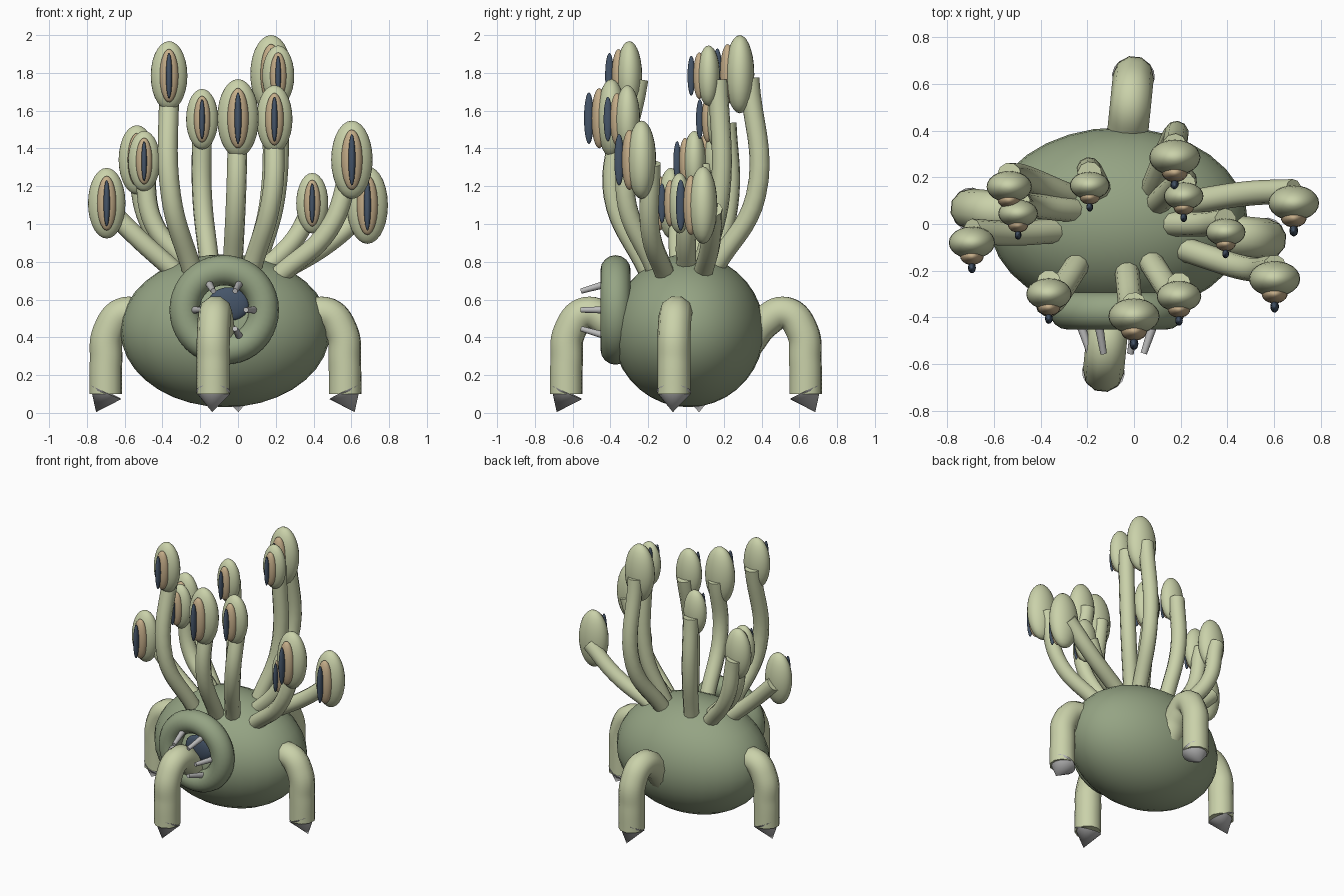
import bpy, math
from mathutils import Vector, Matrix

if "Cube" in bpy.data.objects:
    bpy.data.objects.remove(bpy.data.objects["Cube"])


def material(name, rgb):
    m = bpy.data.materials.new(name)
    m.diffuse_color = (*rgb, 1)
    m.use_nodes = True
    m.node_tree.nodes["Principled BSDF"].inputs["Base Color"].default_value = m.diffuse_color
    return m


SKIN = material("moss_green", (0.30, 0.37, 0.23))
PALE = material("pale_green", (0.59, 0.64, 0.40))
CLAW = material("claw_grey", (0.50, 0.50, 0.50))
TAN = material("iris_tan", (0.56, 0.42, 0.25))
NAVY = material("dark_blue", (0.06, 0.09, 0.14))


def finish(name, mat, angle=50):
    ob = bpy.context.object
    ob.name = name
    ob.data.materials.clear()
    ob.data.materials.append(mat)
    bpy.ops.object.shade_smooth_by_angle(angle=math.radians(angle))
    return ob


def ellipsoid(name, centre, radii, mat, seg=24, rings=14):
    bpy.ops.mesh.primitive_uv_sphere_add(segments=seg, ring_count=rings, location=centre)
    bpy.context.object.scale = radii
    bpy.ops.object.transform_apply(location=False, rotation=False, scale=True)
    return finish(name, mat)


def tube(name, points, radius, mat):
    cu = bpy.data.curves.new(name, 'CURVE')
    cu.dimensions = '3D'
    cu.bevel_depth = radius
    cu.bevel_resolution = 3
    cu.resolution_u = 8
    cu.use_fill_caps = True
    sp = cu.splines.new('BEZIER')
    sp.bezier_points.add(len(points) - 1)
    for bp, p in zip(sp.bezier_points, points):
        bp.co = p
        bp.handle_left_type = bp.handle_right_type = 'AUTO'
    ob = bpy.data.objects.new(name, cu)
    bpy.context.collection.objects.link(ob)
    bpy.ops.object.select_all(action='DESELECT')
    ob.select_set(True)
    bpy.context.view_layer.objects.active = ob
    bpy.ops.object.convert(target='MESH')
    return finish(name, mat)


def cone(name, start, end, r1, r2, mat):
    start, end = Vector(start), Vector(end)
    d = end - start
    bpy.ops.mesh.primitive_cone_add(vertices=16, radius1=r1, radius2=r2, depth=d.length,
                                    location=(start + end) / 2,
                                    rotation=d.to_track_quat('Z', 'Y').to_euler())
    return finish(name, mat)


# Body
BC, BR = Vector((-0.067, 0.012, 0.435)), Vector((0.555, 0.402, 0.405))
ellipsoid("body", BC, BR, SKIN, 32, 18)

# Mouth: lip ring, dark throat, six teeth leaning inward
MX, MZ = -0.073, 0.545
bpy.ops.mesh.primitive_torus_add(major_segments=40, minor_segments=16, major_radius=0.21,
                                 minor_radius=0.08, location=(MX, -0.373, MZ),
                                 rotation=(math.pi / 2, 0, 0))
finish("mouth_lip", SKIN)
ellipsoid("throat", (-0.05, -0.375, 0.575), (0.11, 0.03, 0.09), NAVY)
for i in range(6):
    a = math.radians(60 * i)
    c, s = math.cos(a), math.sin(a)
    cone(f"tooth_{i}", (MX + 0.18 * c, -0.36, MZ + 0.18 * s),
         (MX + 0.115 * c, -0.555, MZ + 0.115 * s), 0.022, 0.014, CLAW)

# Legs: one profile turned to four sides, each with a claw leaning outward
LEG = [(0.33, 0.37), (0.42, 0.48), (0.53, 0.53), (0.62, 0.43), (0.635, 0.27), (0.637, 0.10)]
for i in range(4):
    turn = Matrix.Rotation(math.radians(90 * i - 5.8), 3, 'Z')
    hub = Vector((BC.x, 0, 0))

    def place(r, z):
        return hub + turn @ Vector((r, 0, z))

    tube(f"leg_{i}", [place(r, z) for r, z in LEG], 0.088, PALE)
    cone(f"claw_{i}", place(0.637, 0.112), place(0.688, 0.004), 0.092, 0.0, CLAW)

# Eye stalks: (eye centre, eye half height, root on the body, bend point)
STALKS = [
    ((-0.365, -0.30, 1.785), 0.183, (-0.24, -0.17), (-0.355, -0.34, 1.15)),
    ((-0.19, 0.165, 1.555), 0.160, (-0.15, 0.15), (-0.19, 0.23, 1.15)),
    ((0.0, -0.395, 1.56), 0.207, (-0.03, -0.20), (-0.01, -0.385, 1.15)),
    ((0.175, 0.285, 1.793), 0.207, (0.08, 0.15), (0.17, 0.37, 1.15)),
    ((0.213, 0.12, 1.785), 0.160, (0.10, 0.09), (0.20, 0.18, 1.15)),
    ((0.193, -0.31, 1.555), 0.180, (0.07, -0.16), (0.18, -0.32, 1.15)),
    ((-0.535, 0.16, 1.34), 0.183, (-0.28, 0.12), (-0.47, 0.20, 1.01)),
    ((-0.497, 0.045, 1.333), 0.160, (-0.26, 0.06), (-0.445, 0.08, 1.0)),
    ((-0.695, -0.08, 1.11), 0.187, (-0.34, -0.03), (-0.53, -0.04, 0.925)),
    ((0.393, -0.035, 1.11), 0.160, (0.16, 0.0), (0.30, 0.0, 0.92)),
    ((0.603, -0.235, 1.34), 0.207, (0.22, -0.11), (0.48, -0.19, 0.97)),
    ((0.685, 0.09, 1.10), 0.205, (0.22, 0.09), (0.48, 0.13, 0.90)),
]
for i, (eye, h, root, bend) in enumerate(STALKS):
    dx, dy = (root[0] - BC.x) / BR.x, (root[1] - BC.y) / BR.y
    root_z = BC.z + BR.z * math.sqrt(1 - dx * dx - dy * dy) - 0.03
    e = Vector(eye)
    tube(f"stalk_{i}", [(*root, root_z), bend, e + Vector((0, 0.05, -0.02))], 0.053, PALE)
    ellipsoid(f"eyeball_{i}", e, (0.53 * h, 0.37 * h, h), PALE)
    ellipsoid(f"iris_{i}", e - Vector((0, 0.31 * h, 0)), (0.27 * h, 0.20 * h, 0.77 * h), TAN)
    ellipsoid(f"pupil_{i}", e - Vector((0, 0.575 * h, 0)),
              (0.09 * h, 0.125 * h, 0.66 * h), NAVY, 16, 12)
